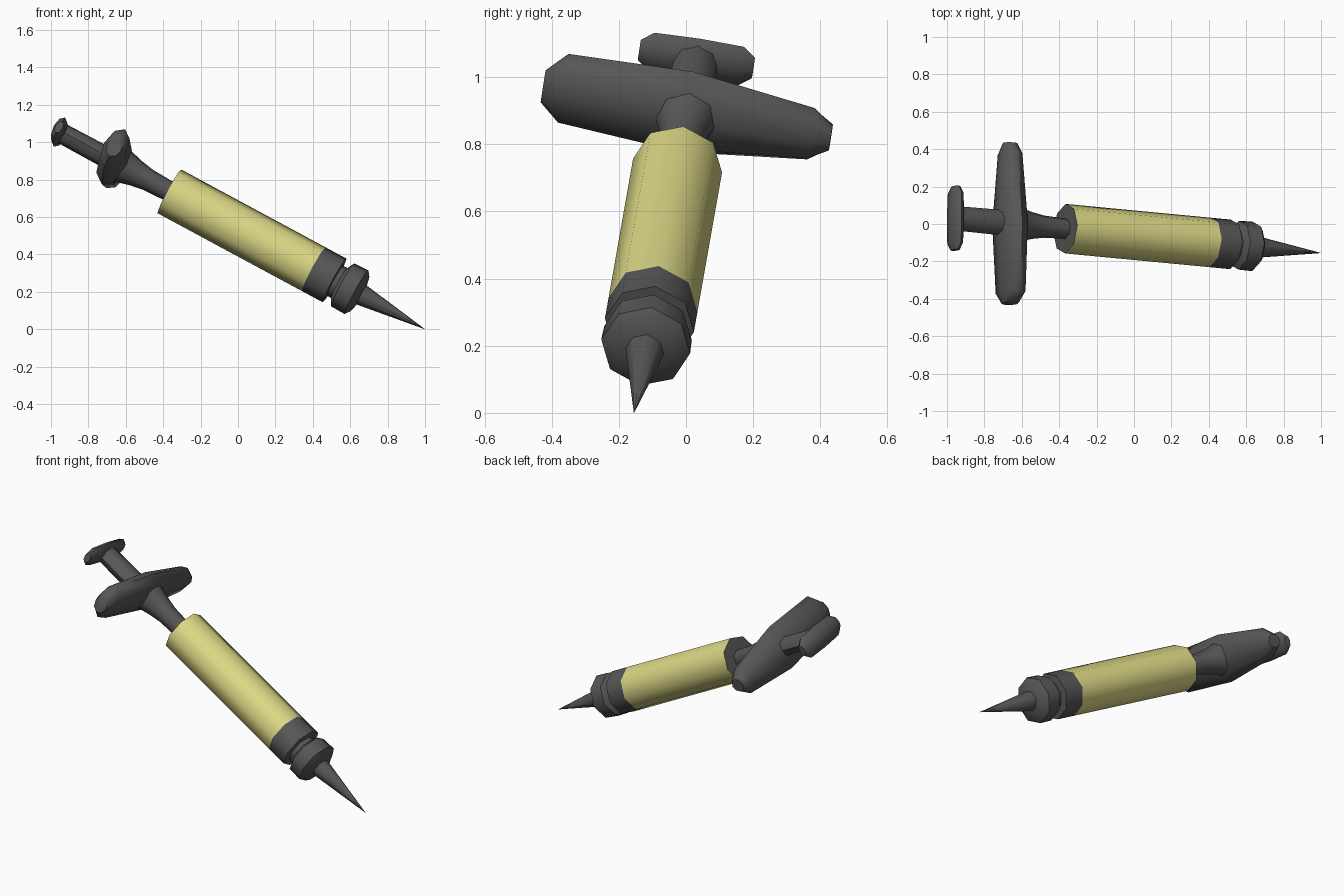
import bpy, bmesh, math
from mathutils import Vector, Matrix

if "Cube" in bpy.data.objects:
    bpy.data.objects.remove(bpy.data.objects["Cube"])

# Tool frame: local z runs along the axis to the needle, local x along the grips
origin = Vector((-0.367, -0.025, 0.737))
tip = Vector((1.0, -0.155, 0.0))
axis = (tip - origin).normalized()
LENGTH = (tip - origin).length
side = Vector((0, 0.99, -0.15))
side = (side - axis * side.dot(axis)).normalized()
up = axis.cross(side)
FRAME = Matrix.Translation(origin) @ Matrix((side, up, axis)).transposed().to_4x4()


def material(name, rgb):
    m = bpy.data.materials.new(name)
    m.diffuse_color = (*rgb, 1)
    m.use_nodes = True
    m.node_tree.nodes["Principled BSDF"].inputs["Base Color"].default_value = m.diffuse_color
    return m


GREY = material("dark_grey", (0.095, 0.095, 0.095))
YELLOW = material("pale_yellow", (0.72, 0.69, 0.24))


def loft(name, rings, mat, caps=(True, True), angle=50):
    """Bridge a list of equally long point rings into one object."""
    bm = bmesh.new()
    loops = [[bm.verts.new(p) for p in ring] for ring in rings]
    n = len(loops[0])
    for a, b in zip(loops, loops[1:]):
        for i in range(n):
            j = (i + 1) % n
            bm.faces.new((a[i], a[j], b[j], b[i]))
    if caps[0]:
        bm.faces.new(loops[0][::-1])
    if caps[1]:
        bm.faces.new(loops[-1])
    bmesh.ops.remove_doubles(bm, verts=bm.verts, dist=1e-5)
    bmesh.ops.recalc_face_normals(bm, faces=bm.faces)
    me = bpy.data.meshes.new(name)
    bm.to_mesh(me)
    bm.free()
    me.materials.append(mat)
    me.shade_smooth()
    me.set_sharp_from_angle(angle=math.radians(angle))
    ob = bpy.data.objects.new(name, me)
    ob.matrix_world = FRAME
    bpy.context.collection.objects.link(ob)
    return ob


OCT = [(math.cos(i * math.pi / 4), math.sin(i * math.pi / 4)) for i in range(8)]


def turned(name, profile, mat, caps=(True, True), wide=1.0):
    """Eight-sided turned part from (position, radius) pairs."""
    return loft(name, [[(r * c * wide, r * s, t) for c, s in OCT]
                       for t, r in profile], mat, caps)


def grip(name, t0, sections, mat):
    """Crosswise bar from (side, half height, half thickness, lift)."""
    return loft(name, [[(w, lift + h * c, t0 + d * s) for c, s in OCT]
                       for w, h, d, lift in sections], mat)


# Yellow barrel, open where the grey parts close it
turned("barrel", [(0, 0.134), (0.88, 0.134)], YELLOW, (False, False))

# Grey barrel end, groove, collar and needle
turned("nozzle", [(0.88, 0.134), (1.007, 0.134), (1.01, 0.092), (1.035, 0.092),
                  (1.056, 0.132), (1.14, 0.134), (1.162, 0.105), (1.172, 0.058),
                  (LENGTH, 0.0005)], GREY, (False, True))

# Barrel back plate with the flared neck up to the finger grip
turned("neck", [(-0.33, 0.112), (-0.27, 0.09), (-0.2, 0.072), (-0.13, 0.06),
                (0, 0.055), (0, 0.134)], GREY, (True, False))

# Finger grip
grip("finger_grip", -0.337, [(-0.435, 0.055, 0.042, 0.01), (-0.375, 0.118, 0.064, 0.014),
                             (0, 0.138, 0.078, 0.0), (0.375, 0.088, 0.058, -0.008),
                             (0.435, 0.04, 0.042, -0.01)], GREY)

# Plunger rod and thumb rest
turned("plunger_rod", [(-0.67, 0.055), (-0.34, 0.058)], GREY, wide=1.2)
grip("thumb_rest", -0.67, [(-0.172, 0.035, 0.02, 0), (-0.135, 0.066, 0.032, 0),
                           (0, 0.07, 0.036, 0), (0.135, 0.066, 0.032, 0),
                           (0.172, 0.035, 0.02, 0)], GREY)
